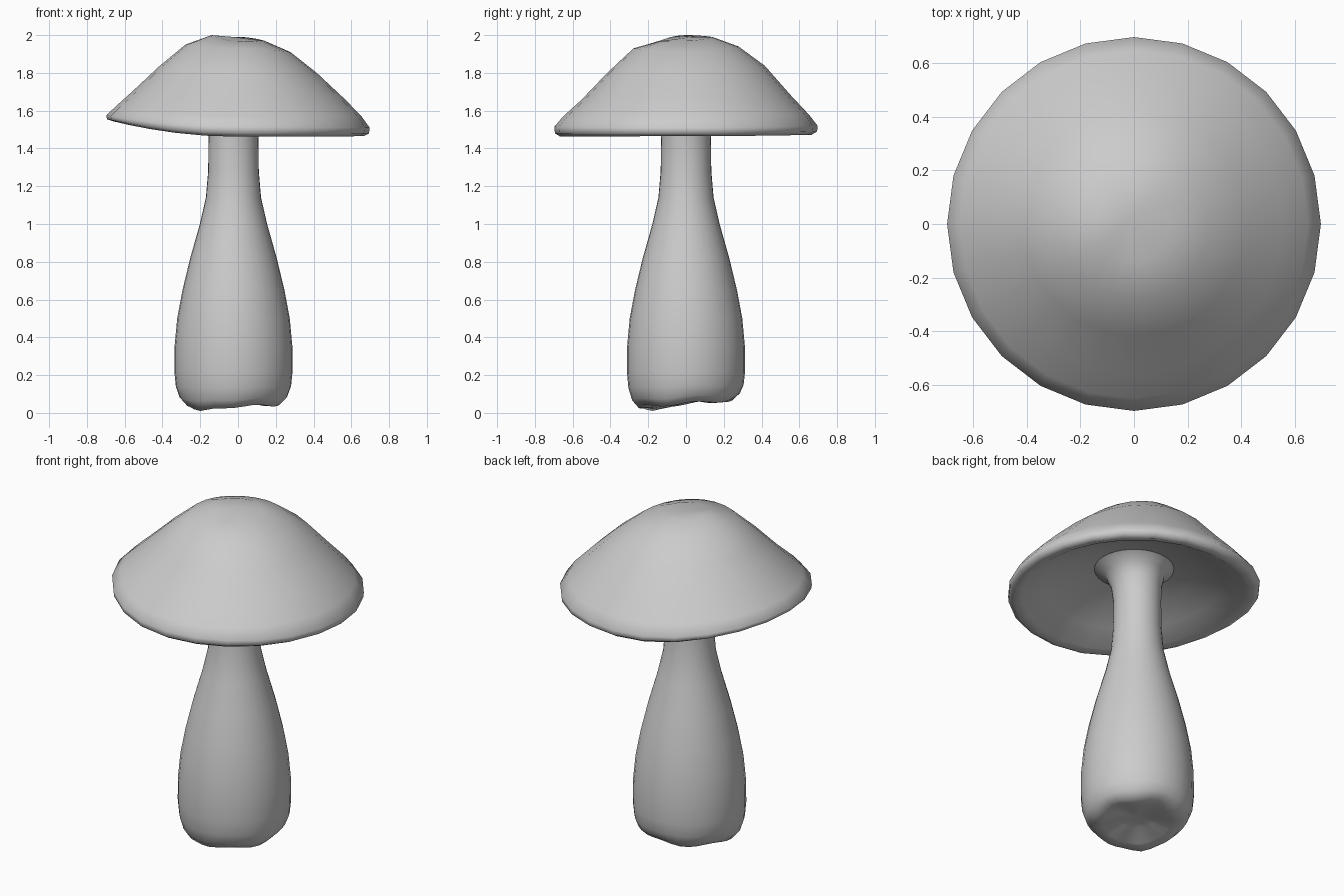
import bpy, bmesh
from math import sin, cos, pi, exp, radians

if "Cube" in bpy.data.objects:
    bpy.data.objects.remove(bpy.data.objects["Cube"])


def skin(name, rings, start=None, end=None):
    """Bridge a list of point rings, optionally closing the ends to a point."""
    bm = bmesh.new()
    rows = [[bm.verts.new(p) for p in ring] for ring in rings]
    n = len(rows[0])
    for a, b in zip(rows, rows[1:]):
        for i in range(n):
            j = (i + 1) % n
            bm.faces.new((a[i], a[j], b[j], b[i]))
    for point, row in ((start, rows[0]), (end, rows[-1])):
        if point:
            c = bm.verts.new(point)
            for i in range(n):
                bm.faces.new((c, row[i], row[(i + 1) % n]))
    bmesh.ops.recalc_face_normals(bm, faces=bm.faces)
    mesh = bpy.data.meshes.new(name)
    bm.to_mesh(mesh)
    bm.free()
    for p in mesh.polygons:
        p.use_smooth = True
    ob = bpy.data.objects.new(name, mesh)
    bpy.context.collection.objects.link(ob)
    return ob


# Cap: radius, then height toward right, back, left, front
CAP = [
    (0.140, 1.970, 1.990, 2.000, 1.968),
    (0.278, 1.910, 1.940, 1.950, 1.930),
    (0.417, 1.800, 1.838, 1.835, 1.800),
    (0.556, 1.670, 1.680, 1.705, 1.655),
    (0.650, 1.575, 1.580, 1.620, 1.570),
    (0.697, 1.510, 1.520, 1.575, 1.515),
    (0.694, 1.480, 1.490, 1.555, 1.480),
    (0.665, 1.465, 1.472, 1.545, 1.462),
    (0.620, 1.480, 1.485, 1.545, 1.475),
    (0.500, 1.550, 1.555, 1.585, 1.550),
    (0.350, 1.620, 1.620, 1.635, 1.620),
    (0.220, 1.655, 1.655, 1.655, 1.655),
]
SIDES = 24


def cap_ring(r, *heights):
    ring = []
    for i in range(SIDES):
        a = 2 * pi * i / SIDES
        c, s = cos(a), sin(a)
        w = (max(c, 0) ** 2, max(s, 0) ** 2, max(-c, 0) ** 2, max(-s, 0) ** 2)
        z = sum(k * h for k, h in zip(w, heights))
        ring.append((r * c, r * s, z))
    return ring


skin("mushroom_cap", [cap_ring(*row) for row in CAP], start=(-0.02, 0.02, 1.99))

# Stem: radius, height, amount of root lumpiness
STEM = [
    (0.10, 0.075, 0.4), (0.19, 0.050, 1.0), (0.25, 0.050, 1.0),
    (0.285, 0.085, 0.7), (0.305, 0.14, 0.3), (0.313, 0.22, 0),
    (0.312, 0.35, 0), (0.298, 0.50, 0), (0.270, 0.65, 0),
    (0.229, 0.82, 0), (0.178, 1.00, 0), (0.146, 1.14, 0),
    (0.134, 1.28, 0), (0.132, 1.45, 0), (0.140, 1.55, 0),
    (0.165, 1.62, 0), (0.220, 1.655, 0),
]
STEM_SIDES = 32


def stem_ring(r, z, lump):
    ring = []
    shift = -0.024 * min(1, max(0, (1.66 - z) / 0.15))
    for i in range(STEM_SIDES):
        a = 2 * pi * i / STEM_SIDES
        x, y = r * cos(a), r * sin(a)
        spike = exp(-((x + 0.17) ** 2 + (y + 0.17) ** 2) / 0.006)
        dz = 0.07 * y - 0.036 * spike + 0.008 * sin(5 * a + 0.6)
        ring.append((x + shift, y, max(0, z + lump * dz)))
    return ring


skin("mushroom_stem", [stem_ring(*row) for row in STEM], start=(-0.024, 0, 0.08))
